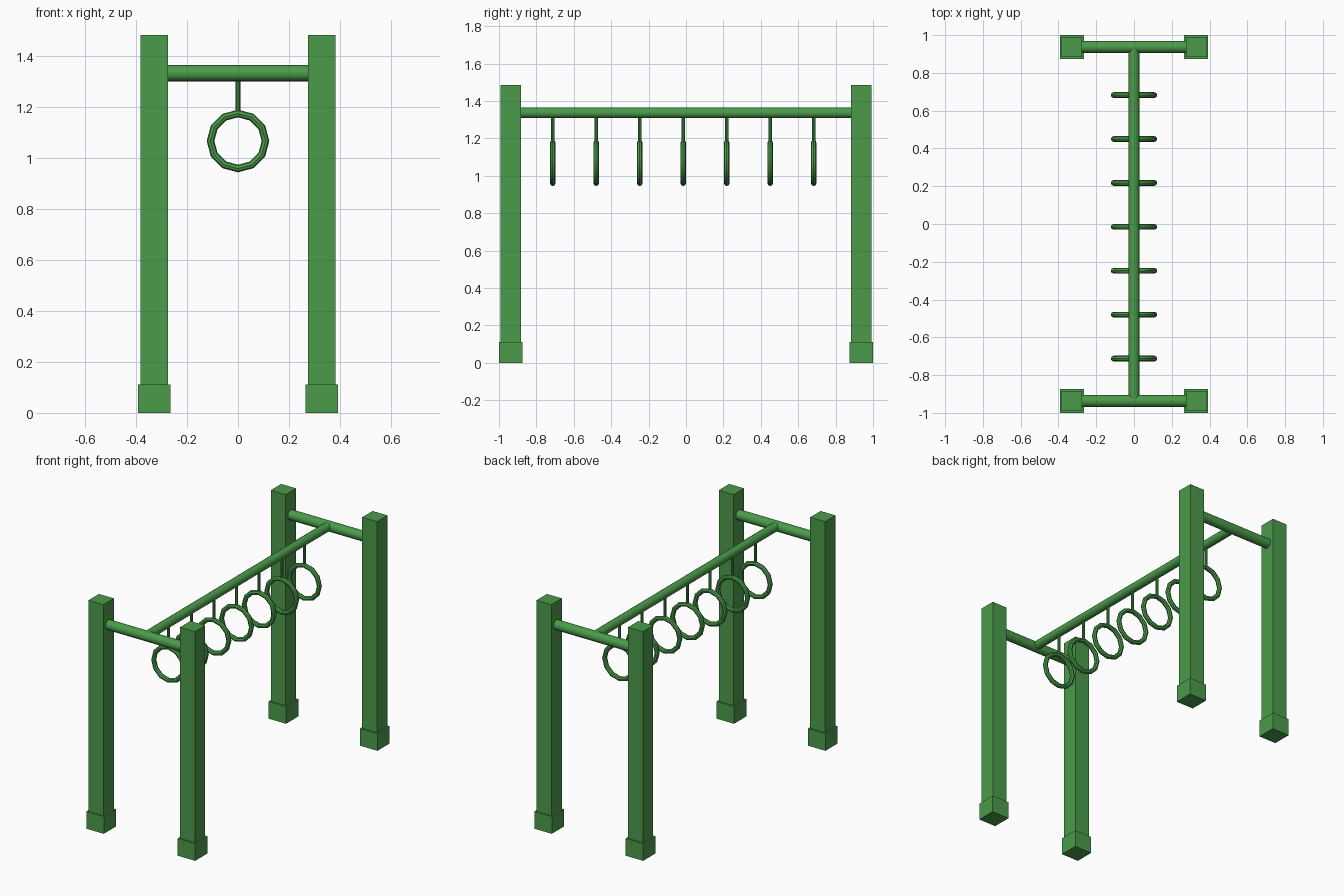
import bpy
import bmesh
import math
from mathutils import Matrix, Vector

cube = bpy.data.objects.get("Cube")
if cube:
    bpy.data.objects.remove(cube, do_unlink=True)

# Single painted colour
GREEN = (0.07, 0.33, 0.07, 1)
paint = bpy.data.materials.new("green_paint")
paint.use_nodes = True
paint.diffuse_color = GREEN
paint.node_tree.nodes["Principled BSDF"].inputs["Base Color"].default_value = GREEN


def finish(name, bm, smooth=False):
    mesh = bpy.data.meshes.new(name)
    bm.to_mesh(mesh)
    bm.free()
    mesh.materials.append(paint)
    obj = bpy.data.objects.new(name, mesh)
    bpy.context.collection.objects.link(obj)
    if smooth:
        bpy.ops.object.select_all(action="DESELECT")
        obj.select_set(True)
        bpy.context.view_layer.objects.active = obj
        bpy.ops.object.shade_smooth_by_angle(angle=math.radians(40))
    return obj


def box(name, x, y, width, bottom, top):
    bm = bmesh.new()
    place = Matrix.Translation((x, y, (bottom + top) / 2))
    size = Matrix.Diagonal((width, width, top - bottom, 1))
    bmesh.ops.create_cube(bm, size=1, matrix=place @ size)
    finish(name, bm)


def rod(name, start, end, radius, sides):
    start, end = Vector(start), Vector(end)
    axis = end - start
    turn = axis.to_track_quat("Z", "Y").to_matrix().to_4x4()
    bm = bmesh.new()
    bmesh.ops.create_cone(bm, cap_ends=True, segments=sides, radius1=radius,
                          radius2=radius, depth=axis.length,
                          matrix=Matrix.Translation((start + end) / 2) @ turn)
    finish(name, bm, True)


def ring(name, y, z, major, minor, around=12, sides=8):
    # Spin a small circle about the y axis
    bm = bmesh.new()
    place = Matrix.Translation((major, y, z))
    circle = bmesh.ops.create_circle(bm, segments=sides, radius=minor, matrix=place @ Matrix.Rotation(0, 4, "X"))
    bmesh.ops.rotate(bm, verts=circle["verts"], cent=(major, y, z),
                     matrix=Matrix.Rotation(math.pi / 2, 3, "Z"))
    bmesh.ops.spin(bm, geom=bm.verts[:] + bm.edges[:], cent=(0, y, z), axis=(0, 1, 0),
                   angle=math.tau, steps=around, use_merge=True)
    bmesh.ops.remove_doubles(bm, verts=bm.verts[:], dist=0.0005)
    bmesh.ops.recalc_face_normals(bm, faces=bm.faces[:])
    finish(name, bm, True)


POST_X, POST_Y, BAR_Z = 0.329, 0.937, 1.334

# Posts with square feet, and a crossbar at each end
for y, end in ((-POST_Y, "front"), (POST_Y, "back")):
    for x, side in ((POST_X, "left"), (-POST_X, "right")):
        box(f"{end}_{side}_post", x, y, 0.107, 0, 1.485)
        box(f"{end}_{side}_foot", x, y, 0.126, 0, 0.112)
    rod(f"{end}_crossbar", (-0.28, y, BAR_Z), (0.28, y, BAR_Z), 0.032, 16)

# Long overhead beam
rod("overhead_beam", (0, -POST_Y, 1.336), (0, POST_Y, 1.336), 0.028, 16)

# Hanging rings
for i in range(7):
    y = -0.015 + (i - 3) * 0.2325
    rod(f"hanger_{i + 1}", (0, y, 1.18), (0, y, 1.32), 0.009, 8)
    ring(f"ring_{i + 1}", y, 1.068, 0.108, 0.015)
